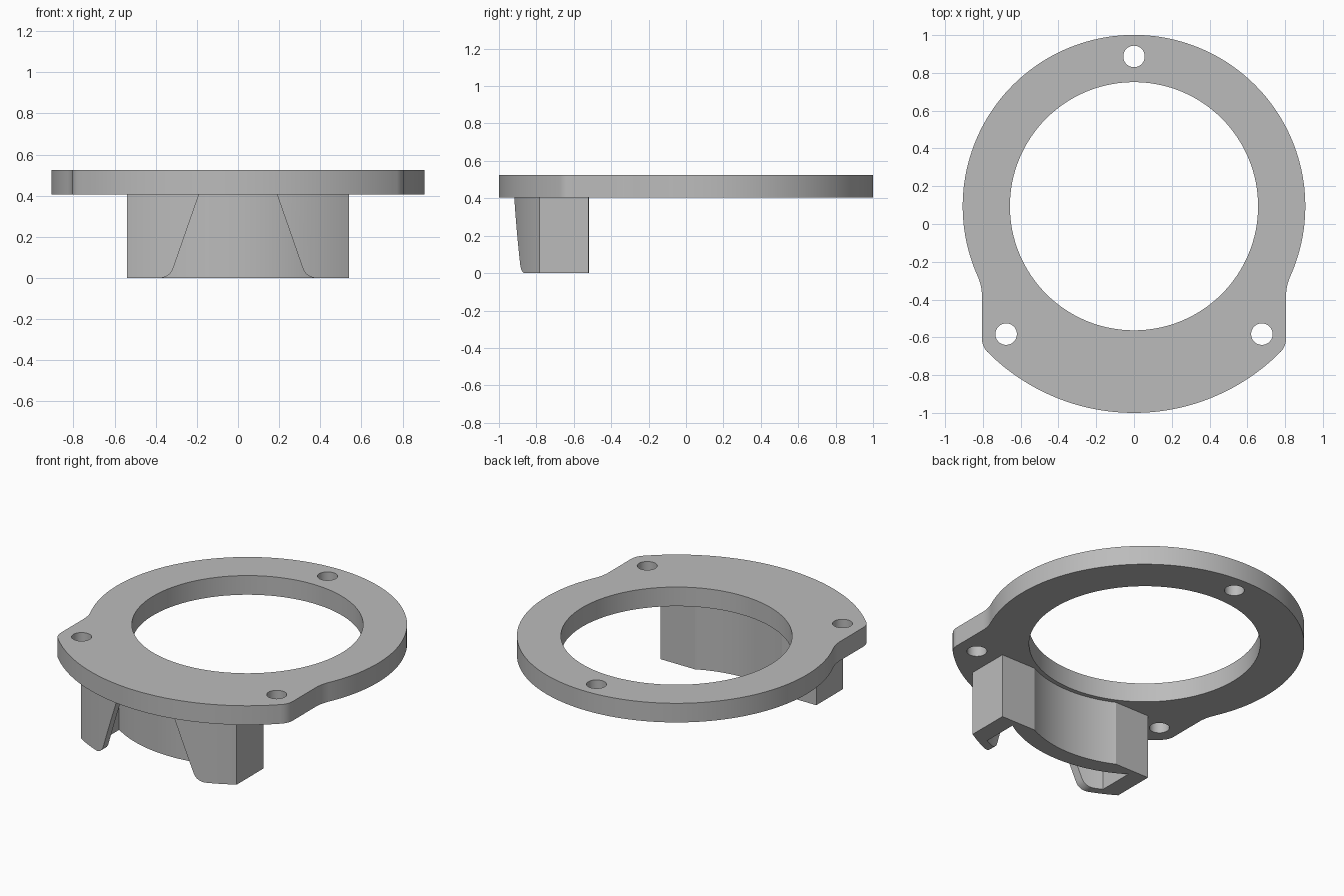
import bpy
import bmesh
from math import radians, cos, sin
from mathutils import Matrix

if "Cube" in bpy.data.objects:
    bpy.data.objects.remove(bpy.data.objects["Cube"], do_unlink=True)

grey = bpy.data.materials.new("plain_grey")
grey.use_nodes = True
grey.diffuse_color = (0.5, 0.5, 0.5, 1)
grey.node_tree.nodes["Principled BSDF"].inputs["Base Color"].default_value = (0.5, 0.5, 0.5, 1)

RING_Y = 0.094      # shared centre of all the big arcs
PLATE_Z, TOP_Z = 0.405, 0.525


def arc(cx, cy, r, start, end, n):
    """Points on an arc, angles in degrees."""
    angles = [radians(start + (end - start) * i / n) for i in range(n + 1)]
    return [(cx + r * cos(a), cy + r * sin(a)) for a in angles]


def circle(cx, cy, r, n):
    return arc(cx, cy, r, 0, 360, n)[:-1]


def mirrored(half):
    """Close a right-hand half outline with its mirror image in x."""
    loop = half + [(-x, y) for x, y in reversed(half)]
    clean = []
    for p in loop:
        if not clean or abs(p[0] - clean[-1][0]) + abs(p[1] - clean[-1][1]) > 1e-4:
            clean.append(p)
    if abs(clean[0][0] - clean[-1][0]) + abs(clean[0][1] - clean[-1][1]) < 1e-4:
        clean.pop()
    return clean


def prism(name, loops, low, high):
    """Extrude an outline with holes from low to high along z."""
    curve = bpy.data.curves.new(name + "_outline", "CURVE")
    curve.dimensions = "2D"
    curve.fill_mode = "BOTH"
    curve.extrude = (high - low) / 2
    for loop in loops:
        spline = curve.splines.new("POLY")
        spline.points.add(len(loop) - 1)
        for point, (x, y) in zip(spline.points, loop):
            point.co = (x, y, 0, 1)
        spline.use_cyclic_u = True
    helper = bpy.data.objects.new(name + "_helper", curve)
    bpy.context.collection.objects.link(helper)
    graph = bpy.context.evaluated_depsgraph_get()
    mesh = bpy.data.meshes.new_from_object(helper.evaluated_get(graph))
    bpy.data.objects.remove(helper, do_unlink=True)
    mesh.transform(Matrix.Translation((0, 0, (low + high) / 2)))
    bm = bmesh.new()
    bm.from_mesh(mesh)
    bmesh.ops.remove_doubles(bm, verts=bm.verts, dist=1e-5)
    bmesh.ops.recalc_face_normals(bm, faces=bm.faces)
    bm.to_mesh(mesh)
    bm.free()
    mesh.name = name
    mesh.materials.clear()
    mesh.materials.append(grey)
    obj = bpy.data.objects.new(name, mesh)
    bpy.context.collection.objects.link(obj)
    return obj


def activate(obj):
    bpy.ops.object.select_all(action="DESELECT")
    obj.select_set(True)
    bpy.context.view_layer.objects.active = obj


# Mounting plate: round flange with two filleted ears and a wider front rim
plate_half = (
    arc(0, RING_Y, 1.094, -90, -44.8, 32)
    + arc(0.705, -0.607, 0.1, -44.8, 0, 8)
    + arc(1.055, -0.381, 0.25, 180, 155.8, 8)
    + arc(0, RING_Y, 0.907, -24.2, 90, 64)
)
plate_holes = [circle(0, RING_Y, 0.657, 128)]
plate_holes += [circle(x, y, 0.057, 32)
                for x, y in ((0, 0.887), (0.677, -0.583), (-0.677, -0.583))]
plate = prism("mounting_plate", [mirrored(plate_half)] + plate_holes, PLATE_Z, TOP_Z)

# Hanging bracket: curved back wall, flat sides and curved front wall around a pocket
bracket_half = (
    arc(0, RING_Y, 1.03, -90, -58.4, 24)
    + [(0.54, -0.52)]
    + arc(0, RING_Y, 0.684, -63.8, -90, 24)
)
pocket_half = (
    arc(0, RING_Y, 0.98, -90, -64, 24)
    + arc(0, RING_Y, 0.785, -56.8, -90, 24)
)
bracket = prism("hanging_bracket", [mirrored(bracket_half), mirrored(pocket_half)],
                0, PLATE_Z + 0.03)

# Flared window cut through the front wall, with rounded lower arm corners
window_half = [(0, -0.1), (0.381, -0.1)] + arc(0.381, 0.07, 0.07, 270, 199, 8)
window_half += [(0.19, PLATE_Z), (0.157, 0.5), (0, 0.5)]
cutter = prism("window_cutter", [mirrored(window_half)], 0.76, 1.2)
cutter.data.transform(Matrix.Rotation(radians(90), 4, "X"))
cutter.hide_render = True
activate(bracket)
cut = bracket.modifiers.new("window", "BOOLEAN")
cut.operation = "DIFFERENCE"
cut.solver = "EXACT"
cut.object = cutter
bpy.ops.object.modifier_apply(modifier=cut.name)
bpy.data.objects.remove(cutter, do_unlink=True)

for part in (plate, bracket):
    activate(part)
    bpy.ops.object.shade_smooth_by_angle(angle=radians(25))
